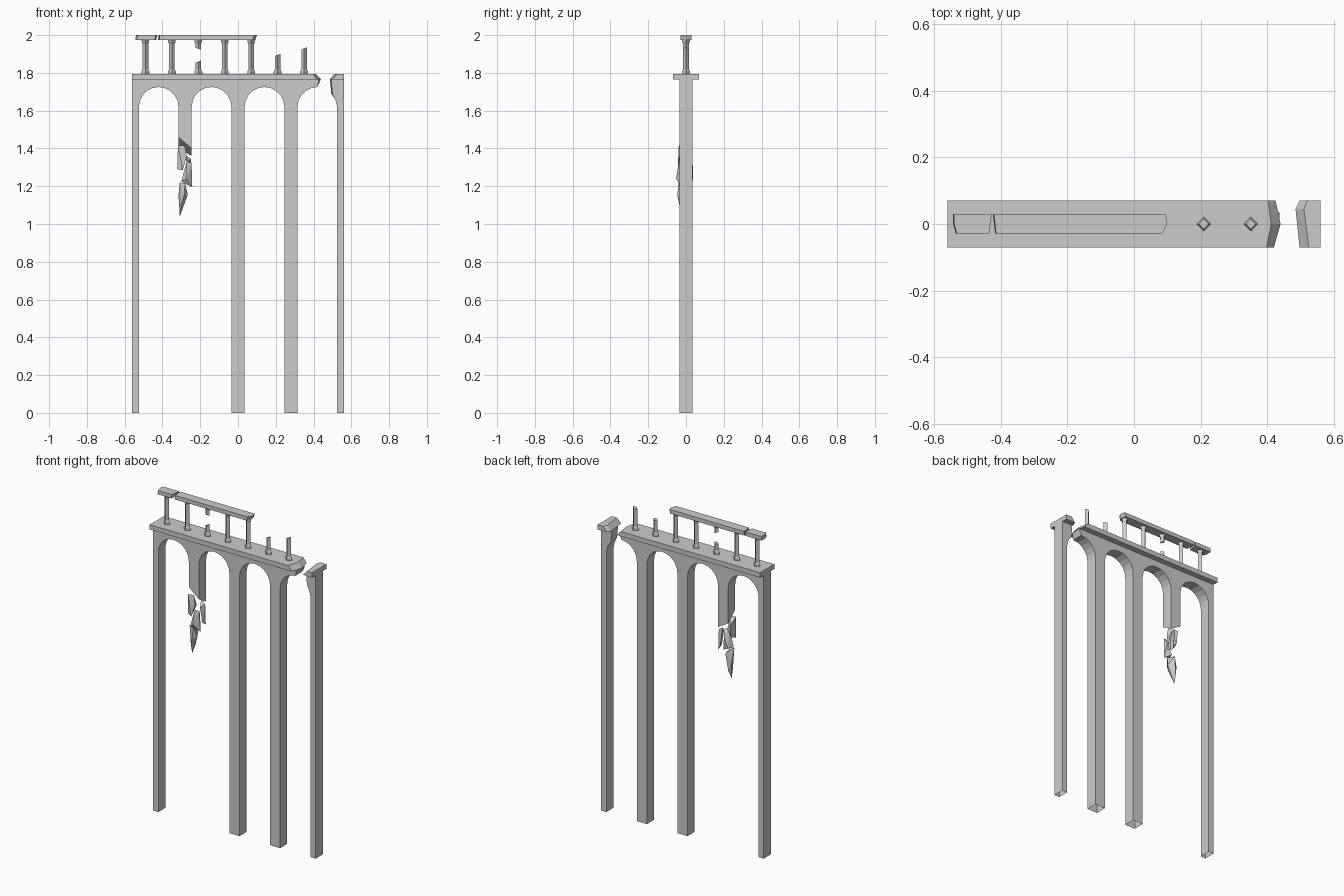
import bpy, bmesh, math
from mathutils import Vector

if "Cube" in bpy.data.objects:
    bpy.data.objects.remove(bpy.data.objects["Cube"])

DECK_Z, TOP_Z, WALL_Y, DECK_Y = 1.765, 1.795, 0.035, 0.07
SPRING, R, SEG = 1.62, 0.105, 10


def finish(name, bm, open_bottom=False):
    bmesh.ops.recalc_face_normals(bm, faces=bm.faces)
    if open_bottom:
        feet = [f for f in bm.faces if all(v.co.z < 1e-4 for v in f.verts)]
        bmesh.ops.delete(bm, geom=feet, context='FACES')
    me = bpy.data.meshes.new(name)
    bm.to_mesh(me)
    bm.free()
    ob = bpy.data.objects.new(name, me)
    bpy.context.collection.objects.link(ob)
    return ob


def loft(name, sections, open_bottom=False):
    """Skin a list of equal-length point rings and cap both ends."""
    bm = bmesh.new()
    rings = [[bm.verts.new(p) for p in s] for s in sections]
    n = len(rings[0])
    for a, b in zip(rings, rings[1:]):
        for i in range(n):
            j = (i + 1) % n
            bm.faces.new((a[i], a[j], b[j], b[i]))
    bm.faces.new(rings[0])
    bm.faces.new(rings[-1])
    return finish(name, bm, open_bottom)


def at_y(profile, y):
    return [(x, y, z) for x, z in profile]


def arch(cx, start=0, end=SEG):
    """Arch points from left springing to right springing."""
    return [(cx - R * math.cos(math.pi * i / SEG), SPRING + R * math.sin(math.pi * i / SEG))
            for i in range(start, end + 1)]


# Arcaded wall with one pillar snapped off and the last bay broken
def wall_profile(snap_left, snap_right, tip):
    p = [(-0.56, DECK_Z), (-0.56, 0), (-0.525, 0)] + arch(-0.42)
    p += [(-0.315, snap_left), (-0.245, snap_right)] + arch(-0.14)
    p += [(-0.035, 0), (0.035, 0)] + arch(0.14)
    p += [(0.245, 0), (0.315, 0)] + arch(0.42, 0, SEG // 2)
    return p + [(tip, DECK_Z)]


loft("arcade_wall", [at_y(wall_profile(1.46, 1.40, 0.43), -WALL_Y),
                     at_y(wall_profile(1.40, 1.36, 0.438), WALL_Y)], True)

# Surviving end pillar with the stub of its arch
def end_profile(dx):
    return [(0.56, DECK_Z), (0.56, 0), (0.525, 0), (0.525, SPRING), (0.515, 1.66),
            (0.494 + dx, 1.69), (0.487 + dx, DECK_Z)]


loft("end_pillar", [at_y(end_profile(0.006), -WALL_Y), at_y(end_profile(0), WALL_Y)], True)


# Deck slabs with jagged broken ends: (y, x at top, x at bottom)
def deck(name, square_x, rows):
    loft(name, [[(square_x, y, DECK_Z), (square_x, y, TOP_Z), (xt, y, TOP_Z), (xb, y, DECK_Z)]
                for y, xt, xb in rows])


deck("deck", -0.56, [(-DECK_Y, 0.398, 0.42), (0.0, 0.412, 0.44), (DECK_Y, 0.402, 0.425)])
deck("deck_end", 0.56, [(-DECK_Y, 0.525, 0.497), (0.045, 0.51, 0.485), (DECK_Y, 0.52, 0.497)])


# Diamond-section balusters, some broken
def baluster(name, x, rows, skew=0.0):
    """rows of (radius, z); skew tilts the last ring as a break."""
    secs = []
    for k, (r, z) in enumerate(rows):
        s = skew if k == len(rows) - 1 else 0.0
        secs.append([(x + r * c, r * d, z + s * c)
                     for c, d in ((1, 0), (0, 1), (-1, 0), (0, -1))])
    loft(name, secs)


def foot(top):
    return [(0.021, TOP_Z), (0.021, 1.808), (0.015, 1.818), (0.015, top)]


HEAD = [(0.015, 1.955), (0.02, 1.963), (0.02, 1.976)]
for i, x in enumerate((-0.49, -0.35, -0.07, 0.07)):
    baluster(f"baluster_{i + 1}", x, foot(1.955) + HEAD[1:])
for i, (x, z) in enumerate(((-0.21, 1.86), (0.21, 1.895), (0.35, 1.93))):
    baluster(f"broken_baluster_{i + 1}", x, foot(z), 0.006)
baluster("hanging_baluster_stub", -0.21, HEAD[::-1] + [(0.015, 1.928)], -0.005)


# Cracked handrail in two pieces: (x front, x middle, x back) for each end
def rail(name, left, right, chip):
    secs = []
    for y, a, b in zip((-0.028, 0.0, 0.03), left, right):
        secs.append([(a, y, 1.975), (b - chip, y, 1.975), (b, y, 2.0), (a + 0.003, y, 2.0)])
    loft(name, secs)


rail("handrail_short", (-0.535, -0.543, -0.543), (-0.435, -0.431, -0.427), 0.006)
rail("handrail_long", (-0.417, -0.42, -0.424), (0.086, 0.1, 0.095), 0.008)

# Floating fragments of the snapped pillar, as faceted hulls
shards = {
    "shard_left": [(-0.318, -0.038, 1.415), (-0.322, -0.03, 1.29), (-0.292, -0.044, 1.285),
                   (-0.272, -0.035, 1.36), (-0.282, -0.03, 1.415), (-0.315, 0.012, 1.38),
                   (-0.312, 0.005, 1.30), (-0.285, 0.0, 1.34)],
    "shard_back": [(-0.278, 0.034, 1.365), (-0.25, 0.034, 1.345), (-0.243, 0.03, 1.22),
                   (-0.26, 0.038, 1.235), (-0.262, 0.0, 1.33), (-0.248, 0.002, 1.24)],
    "shard_front": [(-0.272, -0.038, 1.33), (-0.246, -0.03, 1.325), (-0.242, -0.025, 1.195),
                    (-0.275, -0.052, 1.24), (-0.30, -0.04, 1.225), (-0.285, -0.005, 1.22),
                    (-0.255, -0.008, 1.29)],
    "shard_bottom": [(-0.308, -0.036, 1.22), (-0.28, -0.04, 1.215), (-0.266, -0.02, 1.155),
                     (-0.285, -0.046, 1.15), (-0.308, -0.01, 1.04), (-0.30, -0.035, 1.10),
                     (-0.285, 0.02, 1.20), (-0.30, 0.012, 1.09), (-0.315, 0.0, 1.15)],
}
for name, pts in shards.items():
    bm = bmesh.new()
    for p in pts:
        bm.verts.new(Vector(p))
    res = bmesh.ops.convex_hull(bm, input=bm.verts)
    loose = [v for v in bm.verts if not v.link_faces]
    bmesh.ops.delete(bm, geom=loose, context='VERTS')
    finish(name, bm)
